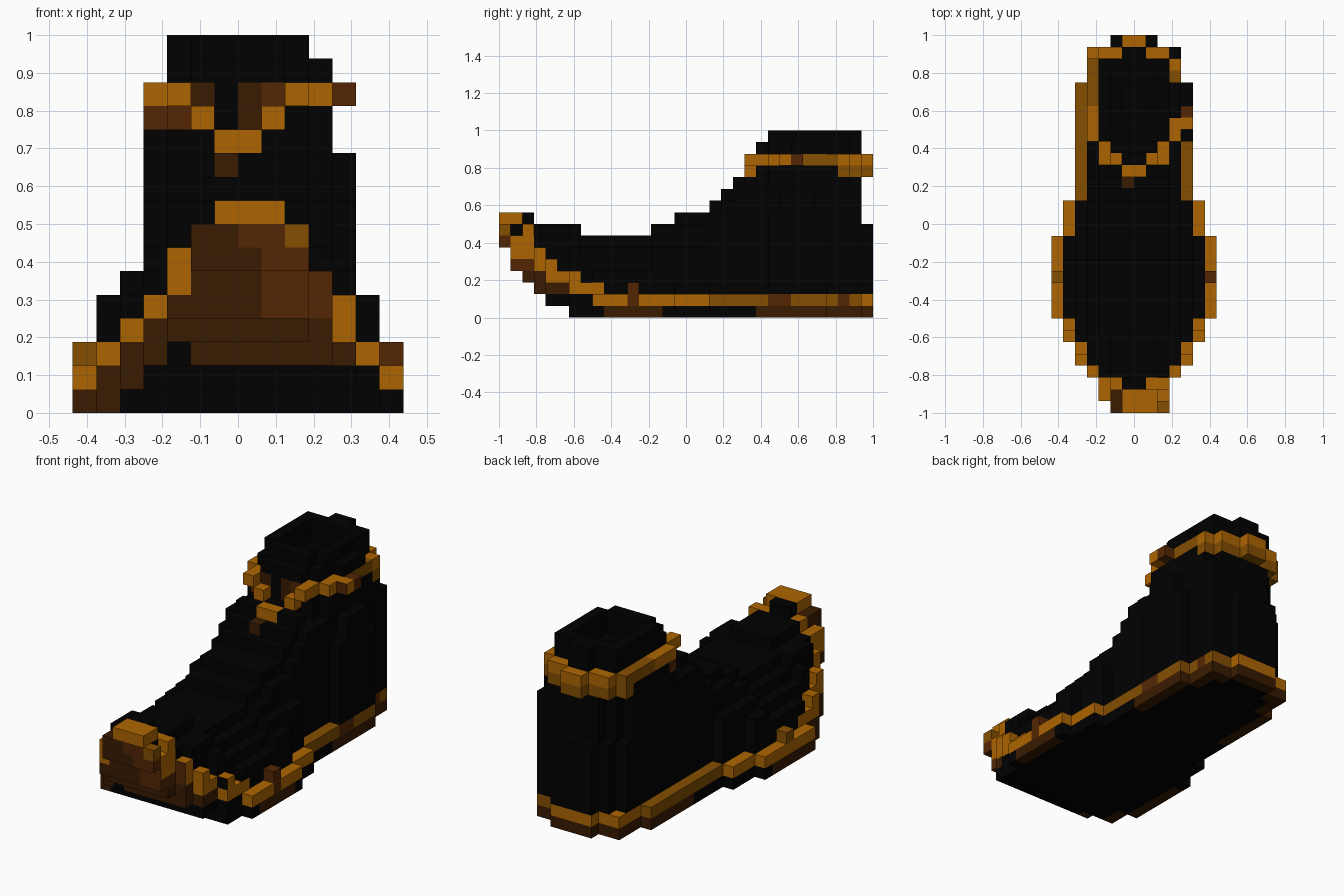
import bpy, bmesh

if "Cube" in bpy.data.objects:
    bpy.data.objects.remove(bpy.data.objects["Cube"])

S = 1 / 16  # edge of one block


def linear(c):
    c /= 255
    return c / 12.92 if c < 0.04045 else ((c + 0.055) / 1.055) ** 2.4


COLOURS = {"black": (1, 1, 1), "gold": (173, 101, 1), "bronze": (132, 78, 1),
           "brown": (84, 38, 4), "dark brown": (57, 27, 1)}
NAMES = list(COLOURS)
MATS = []
for name, rgb in COLOURS.items():
    m = bpy.data.materials.new(name)
    m.use_nodes = True
    col = [linear(c) for c in rgb] + [1]
    m.diffuse_color = col
    bsdf = m.node_tree.nodes["Principled BSDF"]
    bsdf.inputs["Base Color"].default_value = col
    bsdf.inputs["Roughness"].default_value = 0.9
    MATS.append(m)

DIRS = {(1, 0, 0): [(1, 0, 0), (1, 1, 0), (1, 1, 1), (1, 0, 1)],
        (-1, 0, 0): [(0, 0, 0), (0, 0, 1), (0, 1, 1), (0, 1, 0)],
        (0, 1, 0): [(0, 1, 0), (0, 1, 1), (1, 1, 1), (1, 1, 0)],
        (0, -1, 0): [(0, 0, 0), (1, 0, 0), (1, 0, 1), (0, 0, 1)],
        (0, 0, 1): [(0, 0, 1), (1, 0, 1), (1, 1, 1), (0, 1, 1)],
        (0, 0, -1): [(0, 0, 0), (0, 1, 0), (1, 1, 0), (1, 0, 0)]}


def build(name, cells, front):
    """Make the outer skin of a set of blocks; front recolours some front faces."""
    bm = bmesh.new()
    verts = {}
    for (i, j, k), colour in cells.items():
        for (a, b, c), corners in DIRS.items():
            if (i + a, j + b, k + c) in cells:
                continue
            face = []
            for p, q, r in corners:
                key = (i + p, j + q, k + r)
                if key not in verts:
                    verts[key] = bm.verts.new((key[0] * S, key[1] * S - 1, key[2] * S))
                face.append(verts[key])
            shown = front.get((i, j, k), colour) if b == -1 else colour
            bm.faces.new(face).material_index = NAMES.index(shown)
    mesh = bpy.data.meshes.new(name)
    bm.to_mesh(mesh)
    bm.free()
    for m in MATS:
        mesh.materials.append(m)
    ob = bpy.data.objects.new(name, mesh)
    bpy.context.collection.objects.link(ob)


# Per row from toe to heel: sole half width, underside, trim span, upper top
WIDTH = [2, 3, 3, 4, 5, 5, 6, 6] + [7] * 7 + [6] * 3 + [5] * 10 + [4] * 3 + [2]
BOTTOM = [6, 4, 3, 2, 1, 1] + [0] * 26
TRIM_LOW = [8, 5, 5, 4, 3, 3, 2, 2] + [1] * 24
TRIM = [8, 6, 6, 5, 4, 3, 3, 2] + [1] * 24
TOP = [9] * 3 + [8] * 4 + [7] * 6 + [8] * 2 + [9] * 3 + [10, 11, 12, 12, 15] + [16] * 8 + [8]


def trim_colour(i, j):
    if (i, j) == (6, 11) or (i > 0 and j in (23, 24, 29)):
        return "brown"
    return "gold" if j < 18 or j == 31 or (i < 0 and j > 27) else "bronze"


# Sole, with the toe guard curling up at the front
sole = {}
for j in range(32):
    w = WIDTH[j]
    inner = WIDTH[j + 1] if j < 31 else 0
    for k in range(BOTTOM[j], TRIM[j] + 1):
        for i in range(-w, w):
            edge = i in (-w, w - 1) or j == 31 or (j > 26 and not -inner <= i < inner)
            if k >= TRIM_LOW[j] and (edge or j == 0):
                c = trim_colour(i, j)
            elif k >= 2:
                c = "brown" if k > 3 and i >= (0 if k == 7 else 1) else "dark brown"
            elif k == 1 and i < -4 and j < 8:
                c = "dark brown"
            elif k == 0 and edge and (9 <= j <= 13 or j >= 22 or i < 0 and 6 <= j < 9):
                c = "dark brown"
            else:
                c = "black"
            sole[i, j, k] = c
sole.pop((-2, 0, 8))
sole[2, 0, 7] = "bronze"
sole[2, 0, 6] = "brown"
sole[2, 2, 7] = "gold"
sole[-3, 3, 2] = "black"
sole[6, 11, 2] = "brown"
sole[-7, 11, 2] = "bronze"
toe_front = {(2, 1, 5): "brown", (2, 1, 6): "brown", (3, 3, 4): "brown", (3, 3, 5): "brown",
             (-6, 6, 3): "black", (5, 6, 3): "black", (-5, 4, 4): "black", (-4, 3, 5): "black"}
build("sole_and_toe_guard", sole, toe_front)

# Upper: forefoot, instep and ankle shaft
upper = {}
for j in range(32):
    for k in range(TRIM[j] + 1, TOP[j]):
        if j < 23:
            w = min(WIDTH[j] - 1, 2 + TOP[j] - k, 5 if k == 5 else 4 if k > 5 else 7)
            if (j < 7 and k >= 7) or k == 14:
                w = 2
            elif j > 20 and k > 10:
                w = min(w, j - 19)
        elif j == 30 and k > 13:
            w = 1
        elif k == 15:
            w = 2 if j == 23 else 3
        elif k == 14 or (j == 30 and k > 10):
            w = 3
        else:
            w = 2 if j == 31 else 4
        for i in range(-w, w):
            upper[i, j, k] = "black"
# Toe cap lip
for j in (1, 2):
    upper.pop((-2, j, 8))
    upper[-2, j, 7] = "gold" if j == 2 else "dark brown"
for i in (-1, 0, 1):
    upper[i, 1, 8] = "gold"
upper.pop((1, 2, 8))
upper[1, 2, 7] = "gold"
# Rounded inner corner of the heel
for k in range(2, 14):
    upper.pop((-4, 30, k), None)
    if k > 7:
        upper.pop((-4, 29, k))
        upper.pop((-3, 30, k))
# Second trim step beside the toe guard
for i in (-6, 5):
    upper[i, 8, 2] = "gold"
# Bulges on the outer ankle
for j in range(23, 28):
    for k in range(2, 9 if j in (23, 27) else 11):
        upper[4, j, k] = "black"
for j in range(25, 28):
    upper[3, j, 14] = "black"
# Foot opening
for j in range(24, 29):
    for i in range(-2, 2):
        for k in (14, 15):
            upper.pop((i, j, k), None)
for j in range(25, 28):
    for i in (-1, 0):
        upper.pop((i, j, 13), None)
# Tongue in the front notch
for i, k in ((0, 12), (0, 13), (-2, 13)):
    upper[i, 22, k] = "dark brown"
upper[1, 22, 13] = "brown"
upper[-1, 19, 10] = "dark brown"

# Trim around the collar, dipping in a point at the front, deeper at the back
collar = {}
for i in (-1, 0):
    collar[i, 20, 11] = "gold"
    collar[i, 31, 13] = "gold"
    collar[i, 31, 12] = "bronze"
for i in (-2, 1):
    collar[i, 21, 12] = "gold"
for i in (-3, 2):
    for j in (21, 22):
        collar[i, j, 13] = "gold"
for i in (-3, -2, 1, 2):
    collar[i, 30, 13] = "gold"
    collar[i, 30, 12] = "bronze"
for i in (-4, 3):
    for j in range(23, 30):
        collar[i, j, 13] = "gold" if j < 26 or i > 0 and j > 28 else "bronze"
    collar[i, 29, 12] = "bronze"
collar[-3, 22, 12] = "brown"
collar[-4, 23, 12] = "brown"
collar[4, 24, 13] = "gold"
collar[4, 25, 13] = "brown"

for key in collar:
    upper.pop(key, None)
build("upper", upper, {})
build("collar_trim", collar, {(4, 24, 13): "brown"})
